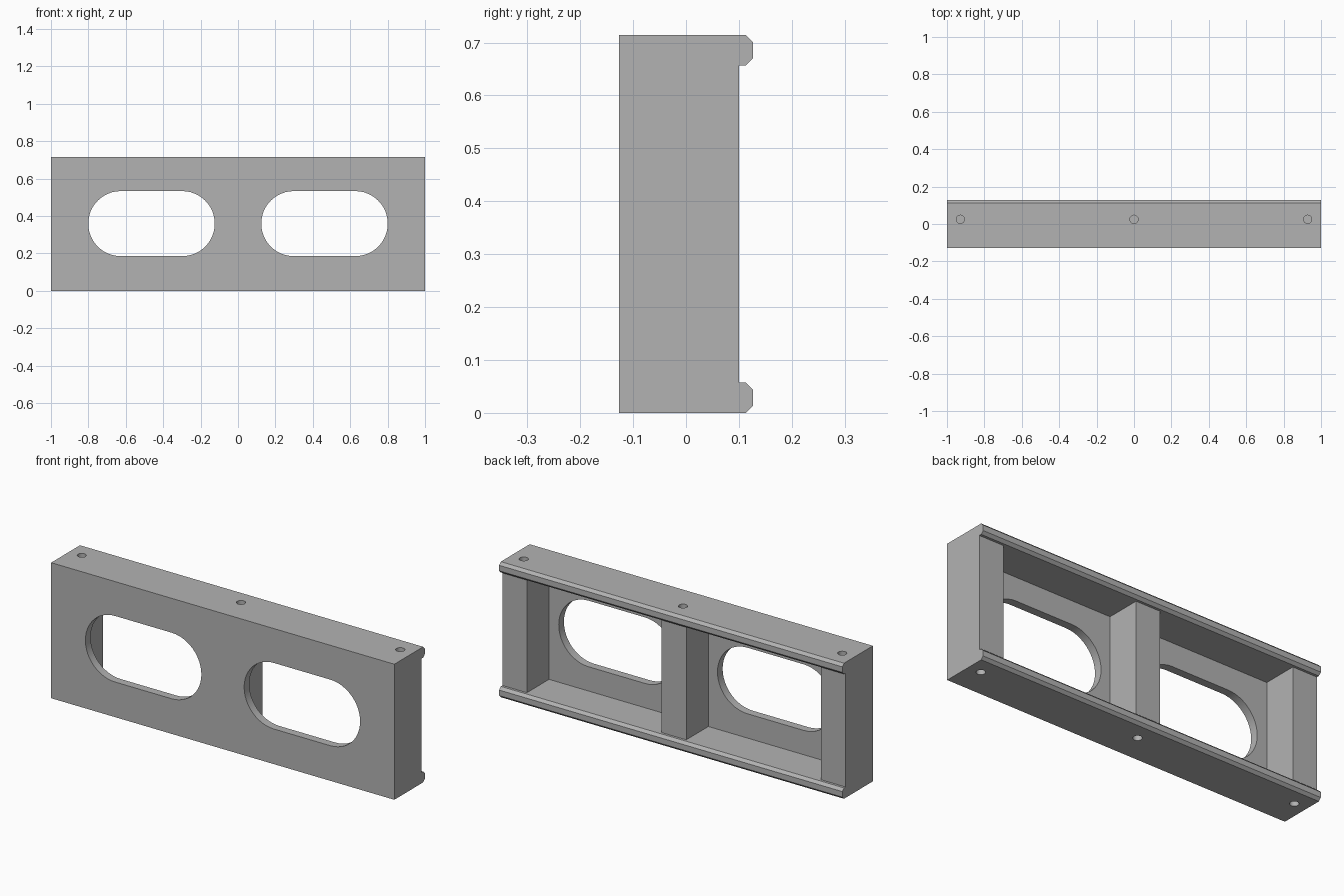
import bpy, bmesh, math
from mathutils import Matrix, Vector

if "Cube" in bpy.data.objects:
    bpy.data.objects.remove(bpy.data.objects["Cube"], do_unlink=True)

H = 0.714                    # overall height
FRONT, BACK = -0.127, 0.1    # body depth range
PLATE = -0.084               # rear of the front plate
WALL = 0.057                 # top and bottom wall thickness
POST = 0.143                 # post width

grey = bpy.data.materials.new("plain grey")
grey.use_nodes = True
grey.diffuse_color = (0.45, 0.45, 0.45, 1)
grey.node_tree.nodes["Principled BSDF"].inputs["Base Color"].default_value = grey.diffuse_color


def finish(name, bm):
    bmesh.ops.recalc_face_normals(bm, faces=bm.faces)
    mesh = bpy.data.meshes.new(name)
    bm.to_mesh(mesh)
    bm.free()
    mesh.materials.append(grey)
    obj = bpy.data.objects.new(name, mesh)
    bpy.context.collection.objects.link(obj)
    return obj


def prism(name, points, sweep):
    """Extrude a closed outline along the sweep vector."""
    bm = bmesh.new()
    face = bm.faces.new([bm.verts.new(p) for p in points])
    new = bmesh.ops.extrude_face_region(bm, geom=[face])["geom"]
    verts = [v for v in new if isinstance(v, bmesh.types.BMVert)]
    bmesh.ops.translate(bm, vec=Vector(sweep), verts=verts)
    return finish(name, bm)


def box(name, x0, x1, y0, y1, z0, z1):
    outline = [(x0, y0, z0), (x1, y0, z0), (x1, y0, z1), (x0, y0, z1)]
    return prism(name, outline, (0, y1 - y0, 0))


def slot(name, cx, cz, half_straight, r, n=24):
    """Rounded window cutter running through the front plate."""
    pts = []
    for side in (1, -1):
        for i in range(n + 1):
            a = -math.pi / 2 + math.pi * i / n
            pts.append((cx + side * (half_straight + r * math.cos(a)), FRONT - 0.1,
                        cz + side * r * math.sin(a)))
    return prism(name, pts, (0, 0.2, 0))


def screw_hole(name, x, z, depth=0.1):
    bm = bmesh.new()
    bmesh.ops.create_cone(bm, cap_ends=True, segments=32, radius1=0.022, radius2=0.022,
                          depth=2 * depth, matrix=Matrix.Translation((x, 0.025, z)))
    return finish(name, bm)


def cut(target, cutter):
    cutter.hide_render = True
    mod = target.modifiers.new("cut", "BOOLEAN")
    mod.operation = "DIFFERENCE"
    mod.solver = "EXACT"
    mod.object = cutter
    bpy.context.view_layer.objects.active = target
    bpy.ops.object.modifier_apply(modifier=mod.name)
    bpy.data.objects.remove(cutter, do_unlink=True)


# Frame body: block with two rear pockets, leaving plate, walls and three posts
frame = box("frame_body", -1, 1, FRONT, BACK, 0, H)
for s in (-1, 1):
    inner, outer = s * POST / 2, s * (1 - POST)
    cut(frame, box("pocket_cutter", min(inner, outer), max(inner, outer),
                   PLATE, BACK + 0.1, WALL, H - WALL))

# Rounded windows through the front plate
for s in (-1, 1):
    cut(frame, slot("window_cutter", s * 0.4625, 0.359, 0.164, 0.174))

# Blind screw holes in the ends of the posts
for x in (-0.928, 0, 0.928):
    for z in (0, H):
        cut(frame, screw_hole("hole_cutter", x, z))

# Chamfered rails along the rear edges
for name, z in (("bottom_rail", 0), ("top_rail", H - WALL)):
    c, tip = 0.014, 0.127
    profile = [(BACK, 0), (tip - c, 0), (tip, c), (tip, WALL - c), (tip - c, WALL), (BACK, WALL)]
    prism(name, [(-1, y, z + dz) for y, dz in profile], (2, 0, 0))

# Smooth the curved window and hole walls, keep edges sharp
bpy.ops.object.select_all(action="DESELECT")
frame.select_set(True)
bpy.context.view_layer.objects.active = frame
bpy.ops.object.shade_smooth_by_angle(angle=math.radians(30))
